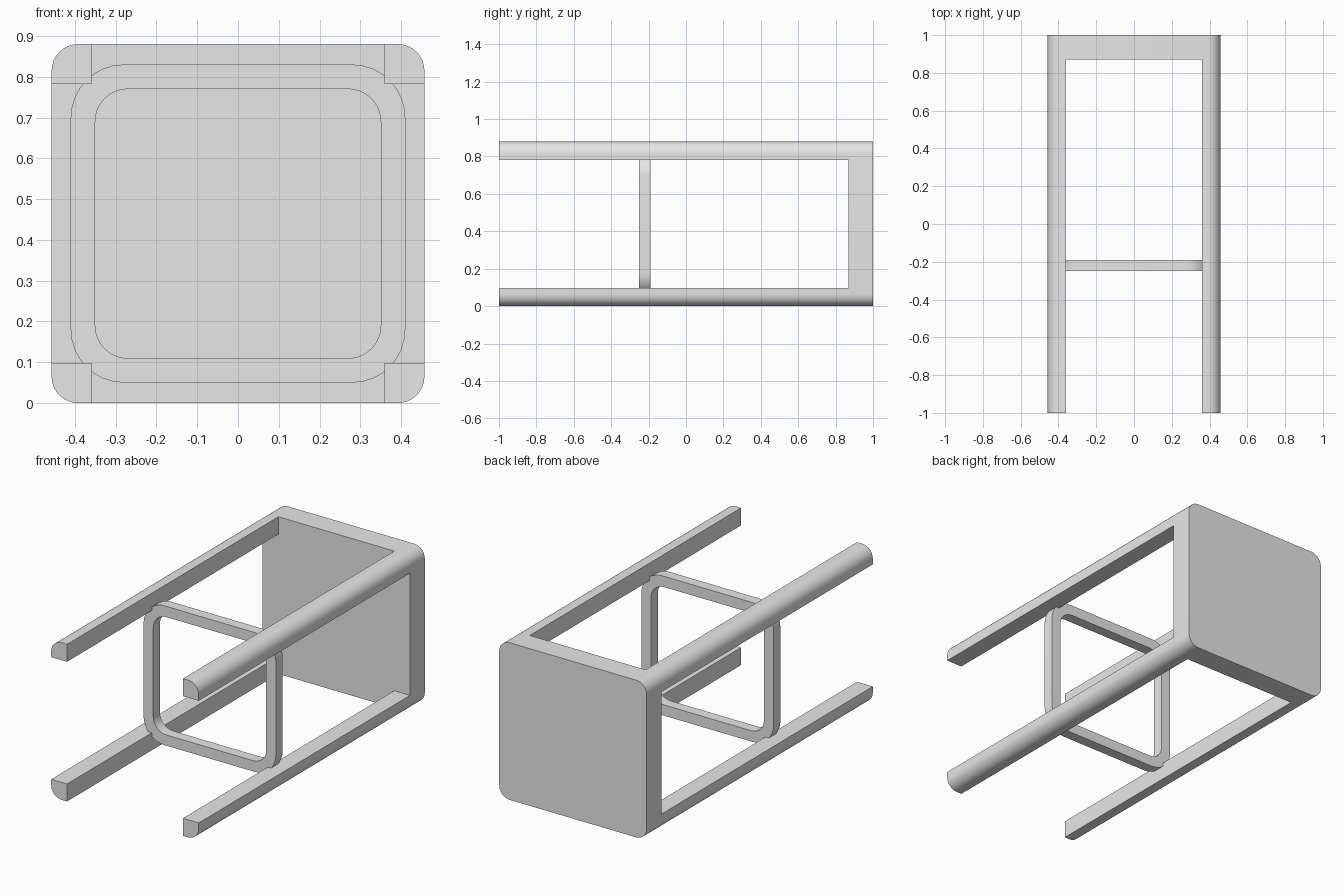
import bpy
from math import sin, cos, pi

cube = bpy.data.objects.get("Cube")
if cube:
    bpy.data.objects.remove(cube, do_unlink=True)

grey = bpy.data.materials.new("light_grey")
grey.use_nodes = True
grey.diffuse_color = (0.8, 0.8, 0.8, 1)
grey.node_tree.nodes["Principled BSDF"].inputs["Base Color"].default_value = (0.8, 0.8, 0.8, 1)

HALF_W, HEIGHT = 0.457, 0.88
MID = HEIGHT / 2
LEG = 0.098
RADIUS = 0.065
SEAT_Y = 0.87
STEPS = 8


def rounded_rect(x0, x1, z0, z1, radii):
    """Counter-clockwise outline; radii start at the (x1, z1) corner."""
    corners = [(x1, z1, -1, -1), (x0, z1, 1, -1), (x0, z0, 1, 1), (x1, z0, -1, 1)]
    points = []
    for k, ((x, z, sx, sz), r) in enumerate(zip(corners, radii)):
        if r == 0:
            points.append((x, z))
            continue
        for i in range(STEPS + 1):
            a = (k + i / STEPS) * pi / 2
            points.append((x + sx * r + r * cos(a), z + sz * r + r * sin(a)))
    return points


def extrude(name, outer, y0, y1, inner=None):
    """Prism along y, with an optional hole that has as many points."""
    n = len(outer)
    verts, faces = [], []
    for loop in [outer] + ([inner] if inner else []):
        for y in (y0, y1):
            verts += [(x, y, z) for x, z in loop]
    for i in range(n):
        j = (i + 1) % n
        faces.append((i, i + n, j + n, j))
        if inner:
            a, b = 2 * n, 3 * n
            faces.append((a + i, a + j, b + j, b + i))
            faces.append((i, j, a + j, a + i))
            faces.append((n + j, n + i, b + i, b + j))
    if not inner:
        faces += [tuple(range(n)), tuple(range(2 * n - 1, n - 1, -1))]
    mesh = bpy.data.meshes.new(name)
    mesh.from_pydata(verts, [], faces)
    mesh.materials.append(grey)
    obj = bpy.data.objects.new(name, mesh)
    bpy.context.collection.objects.link(obj)
    bpy.ops.object.select_all(action="DESELECT")
    obj.select_set(True)
    bpy.context.view_layer.objects.active = obj
    bpy.ops.object.shade_smooth_by_angle(angle=pi / 6)
    return obj


# Solid seat slab, standing upright at the back
extrude("seat", rounded_rect(-HALF_W, HALF_W, 0, HEIGHT, [RADIUS] * 4), SEAT_Y, 1)

# Four legs, each rounded only on its outermost edge
leg_corners = ["upper_left", "upper_right", "lower_right", "lower_left"]
for k, label in enumerate(leg_corners):
    left, upper = k in (0, 3), k < 2
    x0 = HALF_W - LEG if left else -HALF_W
    z0 = HEIGHT - LEG if upper else 0
    radii = [RADIUS if c == k else 0 for c in range(4)]
    extrude(label + "_leg", rounded_rect(x0, x0 + LEG, z0, z0 + LEG, radii), -1, SEAT_Y)

# Footrest ring running through the legs
ring_outer = rounded_rect(-0.41, 0.41, MID - 0.39, MID + 0.39, [0.13] * 4)
ring_inner = rounded_rect(-0.35, 0.35, MID - 0.33, MID + 0.33, [0.08] * 4)
extrude("footrest_ring", ring_outer, -0.25, -0.19, ring_inner)
